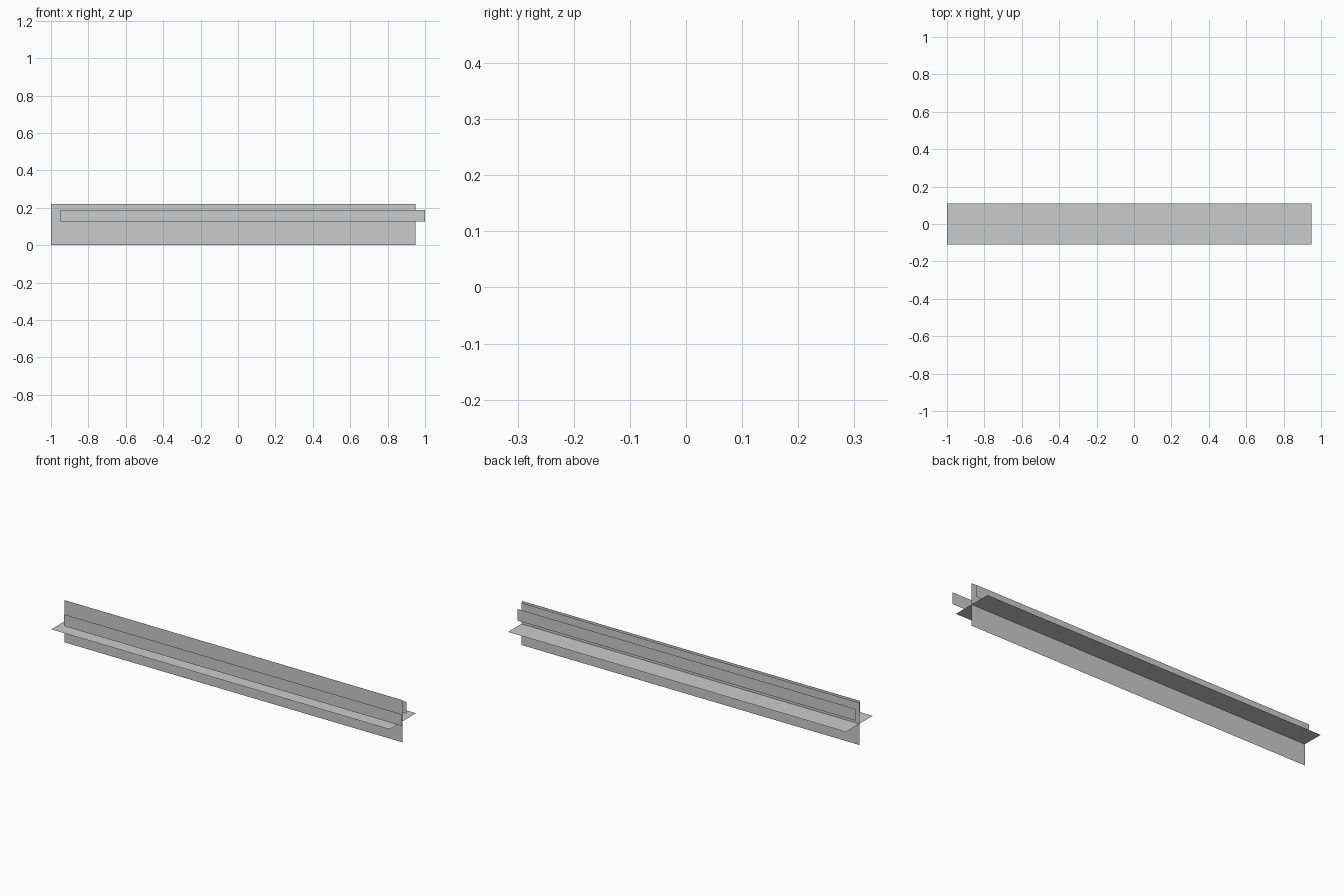
import bpy

if "Cube" in bpy.data.objects:
    bpy.data.objects.remove(bpy.data.objects["Cube"])


def sheet(name, x0, x1, lo, hi):
    """Flat rectangle running along x between two (y, z) edge points."""
    verts = [(x0, *lo), (x1, *lo), (x1, *hi), (x0, *hi)]
    mesh = bpy.data.meshes.new(name)
    mesh.from_pydata(verts, [], [(0, 1, 2, 3)])
    mesh.update()
    obj = bpy.data.objects.new(name, mesh)
    bpy.context.collection.objects.link(obj)
    return obj


# crossed wide sheets
sheet("vertical_sheet", -1.0, 0.95, (0.0, 0.0), (0.0, 0.22))
sheet("horizontal_sheet", -1.0, 0.95, (-0.11, 0.11), (0.11, 0.11))

# narrow strips alongside, the front one shifted along the length
sheet("front_strip", -0.95, 1.0, (-0.075, 0.127), (-0.075, 0.188))
sheet("back_strip", -1.0, 0.95, (0.03, 0.138), (0.03, 0.199))
